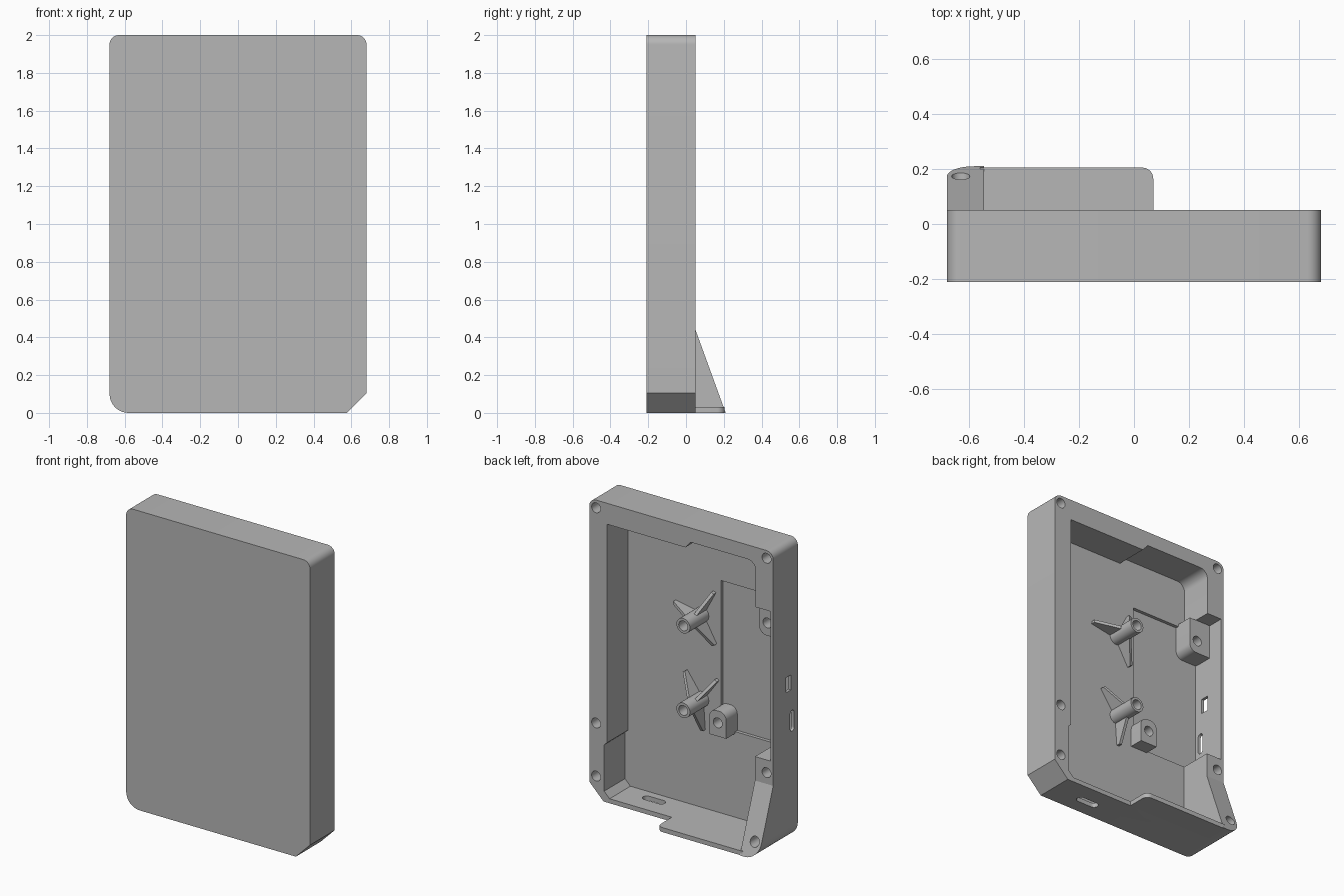
import bpy, bmesh, math
from mathutils import Vector

if "Cube" in bpy.data.objects:
    bpy.data.objects.remove(bpy.data.objects["Cube"])

grey = bpy.data.materials.new("plastic grey")
grey.use_nodes = True
grey.diffuse_color = (0.47, 0.47, 0.47, 1)
grey.node_tree.nodes["Principled BSDF"].inputs["Base Color"].default_value = (0.47, 0.47, 0.47, 1)

FRONT, RIM, FLOOR = -0.21, 0.05, -0.17
WALL = 0.03
AXES = {"x": lambda a, b, t: (t, a, b),
        "y": lambda a, b, t: (a, t, b),
        "z": lambda a, b, t: (a, b, t)}


def outline(corners, steps=8):
    """Polygon whose square corners (a, b, radius) are rounded."""
    pts = []
    for i, c in enumerate(corners):
        p = Vector(c[:2])
        r = c[2] if len(c) > 2 else 0
        if not r:
            pts.append(p)
            continue
        u = (Vector(corners[i - 1][:2]) - p).normalized()
        v = (Vector(corners[(i + 1) % len(corners)][:2]) - p).normalized()
        for k in range(steps + 1):
            t = math.pi / 2 * k / steps
            pts.append(p + (u + v - v * math.cos(t) - u * math.sin(t)) * r)
    return pts


def rect(a, b, w, h, r=0):
    w, h = w / 2, h / 2
    return outline([(a - w, b - h, r), (a + w, b - h, r), (a + w, b + h, r), (a - w, b + h, r)])


def circle(a, b, r, n=28):
    return [Vector((a + r * math.cos(math.tau * k / n), b + r * math.sin(math.tau * k / n)))
            for k in range(n)]


def prism(name, pts, t0, t1, axis="y"):
    """Extrude an outline along an axis; t1 may be a function of the outline point."""
    bm = bmesh.new()
    put = AXES[axis]
    low = [bm.verts.new(put(*p, t0)) for p in pts]
    high = [bm.verts.new(put(*p, t1(p) if callable(t1) else t1)) for p in pts]
    bm.faces.new(low)
    bm.faces.new(high)
    for i in range(len(pts)):
        bm.faces.new((low[i - 1], low[i], high[i], high[i - 1]))
    bmesh.ops.recalc_face_normals(bm, faces=bm.faces)
    mesh = bpy.data.meshes.new(name)
    bm.to_mesh(mesh)
    bm.free()
    mesh.materials.append(grey)
    obj = bpy.data.objects.new(name, mesh)
    bpy.context.collection.objects.link(obj)
    return obj


def carve(obj, cutters):
    """Subtract the cutters, bake the result and remove them."""
    for c in cutters:
        c.hide_render = True
        m = obj.modifiers.new("cut", "BOOLEAN")
        m.operation, m.solver, m.object = "DIFFERENCE", "EXACT", c
    dg = bpy.context.evaluated_depsgraph_get()
    mesh = bpy.data.meshes.new_from_object(obj.evaluated_get(dg))
    obj.modifiers.clear()
    obj.data = mesh
    for c in cutters:
        bpy.data.objects.remove(c)


def hole(x, z, y0, y1, r=0.033):
    return prism("hole_cutter", circle(x, z, r), y0, y1)


parts = []

# Shell: rounded top, one large round and one chamfered lower corner
shell = prism("shell", outline([(-0.68, 0, 0.1), (0.575, 0), (0.68, 0.105),
                                (0.68, 2, 0.05), (-0.68, 2, 0.05)]), FRONT, RIM)
cavity = outline([(-0.545, WALL), (0.53, WALL), (0.57, 0.07), (0.57, 0.38), (0.548, 0.4),
                  (0.548, 1.86), (-0.03, 1.86), (-0.07, 1.905), (-0.55, 1.905, 0.06),
                  (-0.55, 1.6), (-0.66, 1.6), (-0.66, 0.6), (-0.545, 0.6)])
cutters = [prism("cavity_cutter", cavity, FLOOR, 0.1),
           prism("recess_cutter", rect(-0.399, 1.093, 0.518, 0.982), -0.192, -0.1),
           prism("port_cutter", rect(-0.11, 1.06, 0.055, 0.1), -0.75, -0.6, "x"),
           prism("slot_cutter", rect(-0.15, 0.8, 0.042, 0.14, 0.02), -0.75, -0.6, "x"),
           prism("base_slot_cutter", rect(0.3, -0.09, 0.16, 0.055, 0.027), -0.05, 0.08, "z")]
cutters += [hole(x, z, -0.1, 0.1) for x, z in
            [(0.63, 1.948), (-0.63, 1.948), (0.63, 0.51), (0.63, 0.155), (-0.63, 0.515)]]
carve(shell, cutters)
parts.append(shell)

# Sloping foot wall and flat foot plate behind the shell
foot = prism("foot_wall", outline([(-0.68, 0, 0.1), (-0.545, 0), (-0.545, 0.44), (-0.68, 0.44)]),
             RIM, lambda p: RIM + 0.16 * (1 - p.y / 0.44))
carve(foot, [hole(-0.63, 0.1, 0.07, 0.3)])
parts.append(foot)
parts.append(prism("foot_plate", outline([(-0.56, RIM), (0.07, RIM), (0.07, 0.205, 0.04),
                                          (-0.56, 0.205)]), 0, WALL, "z"))

# Screw blocks beside the recess
upper = prism("upper_screw_block", outline([(-0.665, 1.37), (-0.5, 1.37, 0.05),
                                            (-0.5, 1.6), (-0.665, 1.6)]), -0.195, -0.06)
carve(upper, [hole(-0.56, 1.455, -0.16, 0)])
lower = prism("lower_screw_block", outline([(-0.245, 0.59), (-0.12, 0.59), (-0.12, 0.76, 0.05),
                                            (-0.245, 0.76, 0.05)]), -0.195, -0.075)
carve(lower, [hole(-0.182, 0.68, -0.16, 0)])
parts += [upper, lower]

# Hollow posts, each braced by three tapering fins
for label, z, angles in [("upper", 1.32, (10, 118, 240)), ("lower", 0.755, (54, 126, 266))]:
    post = prism(label + "_post", circle(0, z, 0.05), FLOOR - 0.01, 0.03)
    carve(post, [hole(0, z, -0.14, 0.1)])
    parts.append(post)
    for i, a in enumerate(angles):
        side = [Vector(p) for p in [(0.04, 0), (0.2, 0), (0.2, 0.025), (0.04, 0.11)]]
        fin = prism(f"{label}_fin_{i + 1}", side, -0.01, 0.01, "y")
        fin.rotation_euler = (math.radians(-90), 0, 0)
        # fin height points along +y, its length swings around the post
        ca, sa = math.cos(math.radians(a)), math.sin(math.radians(a))
        for v in fin.data.vertices:
            length, thick, height = v.co
            v.co = (length * ca - thick * sa, FLOOR + height, z + length * sa + thick * ca)
        fin.rotation_euler = (0, 0, 0)
        bm = bmesh.new()
        bm.from_mesh(fin.data)
        bmesh.ops.recalc_face_normals(bm, faces=bm.faces)
        bm.to_mesh(fin.data)
        bm.free()
        parts.append(fin)

# Smooth the round surfaces, keep the edges crisp
bpy.ops.object.select_all(action="DESELECT")
for p in parts:
    p.select_set(True)
bpy.context.view_layer.objects.active = shell
bpy.ops.object.shade_smooth_by_angle(angle=math.radians(30))
